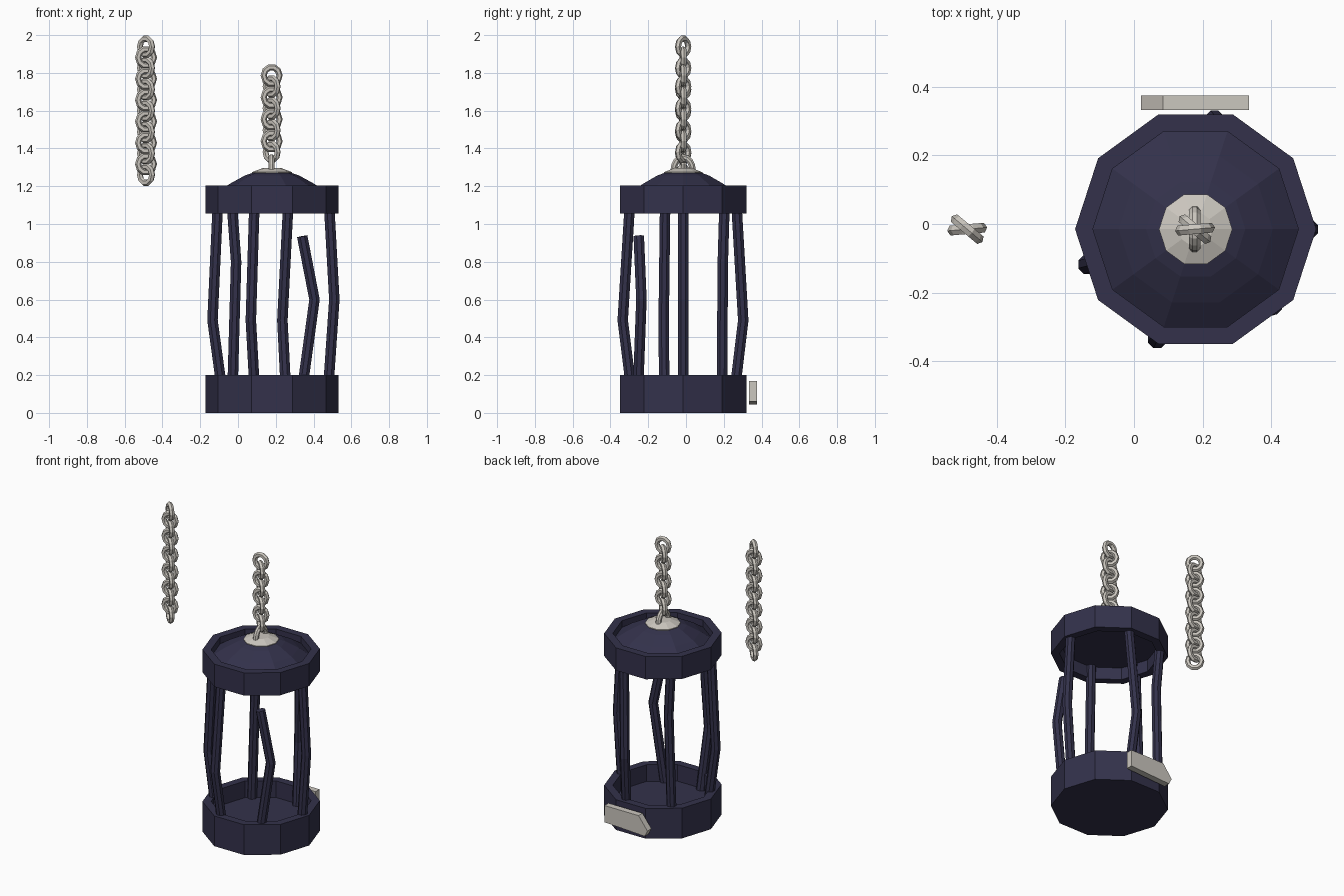
import bpy
import math
from mathutils import Vector

if "Cube" in bpy.data.objects:
    bpy.data.objects.remove(bpy.data.objects["Cube"], do_unlink=True)

CX, CY = 0.18, -0.015  # cage axis


def material(name, rgb):
    mat = bpy.data.materials.new(name)
    mat.use_nodes = True
    colour = (*rgb, 1.0)
    mat.diffuse_color = colour
    mat.node_tree.nodes["Principled BSDF"].inputs["Base Color"].default_value = colour
    return mat


NAVY = material("dark navy iron", (0.033, 0.031, 0.07))
STEEL = material("pale warm steel", (0.60, 0.57, 0.52))


def mesh_object(name, verts, faces, mat, location=(0, 0, 0)):
    mesh = bpy.data.meshes.new(name)
    mesh.from_pydata(verts, [], faces)
    mesh.materials.append(mat)
    obj = bpy.data.objects.new(name, mesh)
    obj.location = location
    bpy.context.collection.objects.link(obj)
    return obj


def lathe(name, profile, mat, sides=10):
    """Turn an open (radius, z) profile about the cage axis, capping both ends."""
    verts, faces = [], []
    for r, z in profile:
        for i in range(sides):
            a = math.tau * i / sides
            verts.append((r * math.cos(a), r * math.sin(a), z))
    for k in range(len(profile) - 1):
        for i in range(sides):
            j = (i + 1) % sides
            faces.append((k * sides + i, k * sides + j,
                          (k + 1) * sides + j, (k + 1) * sides + i))
    faces.append(tuple(reversed(range(sides))))
    faces.append(tuple(range(len(verts) - sides, len(verts))))
    return mesh_object(name, verts, faces, mat, (CX, CY, 0))


def rod(name, points, radius, mat):
    """Eight-sided bar along a bent path, mitred at the bends."""
    pts = [Vector(p) for p in points]
    sides, verts, faces = 8, [], []
    for k, p in enumerate(pts):
        before = (p - pts[k - 1]).normalized() if k else Vector()
        after = (pts[k + 1] - p).normalized() if k < len(pts) - 1 else Vector()
        turn = Vector((0, 0, 1)).rotation_difference((before + after).normalized())
        for i in range(sides):
            a = math.tau * (i + 0.5) / sides
            verts.append(p + turn @ Vector((radius * math.cos(a), radius * math.sin(a), 0)))
    for k in range(len(pts) - 1):
        for i in range(sides):
            j = (i + 1) % sides
            faces.append((k * sides + i, k * sides + j,
                          (k + 1) * sides + j, (k + 1) * sides + i))
    faces.append(tuple(reversed(range(sides))))
    faces.append(tuple(range(len(verts) - sides, len(verts))))
    return mesh_object(name, verts, faces, mat)


def chain(name, x, top, count, pitch, angles):
    """Hanging chain of links turned alternately to the two angles."""
    for i in range(count):
        bpy.ops.mesh.primitive_torus_add(
            major_segments=10, minor_segments=6, major_radius=0.042, minor_radius=0.0165,
            location=(x, CY, top - 0.0615 - i * pitch),
            rotation=(math.pi / 2, 0, math.radians(angles[i % 2])))
        link = bpy.context.object
        link.name = f"{name}_link_{i + 1}"
        link.scale = (1, 1.05, 1)
        link.data.materials.append(STEEL)


# Base tray, top ring and domed lid
lathe("base_tray", [(0.352, 0), (0.352, 0.2), (0.3, 0.2), (0.3, 0.09)], NAVY)
lathe("top_ring_and_dome", [(0.3, 1.135), (0.3, 1.055), (0.352, 1.055), (0.352, 1.205),
                            (0.3, 1.205), (0.3, 1.16), (0.225, 1.212),
                            (0.145, 1.256), (0.1, 1.272)], NAVY)
lathe("lid_cap", [(0.107, 1.266), (0.107, 1.274), (0.05, 1.296)], STEEL)

# Bent bars: bottom, bend and top
bars = {
    "left_bar": [(0.475, CY, 0.09), (0.51, CY, 0.6), (0.48, CY, 1.14)],
    "right_bar": [(-0.08, -0.115, 0.09), (-0.135, -0.118, 0.49), (-0.105, -0.11, 1.14)],
    "front_bar": [(0.09, -0.285, 0.09), (0.068, -0.335, 0.49), (0.088, -0.295, 1.14)],
    "back_bar": [(0.255, 0.255, 0.09), (0.235, 0.303, 0.49), (0.268, 0.265, 1.14)],
    "back_right_bar": [(-0.03, 0.19, 0.09), (-0.01, 0.195, 0.8), (-0.035, 0.205, 1.14)],
    "broken_bar": [(0.335, -0.255, 0.09), (0.405, -0.236, 0.6), (0.34, -0.25, 0.935)],
}
for bar_name, path in bars.items():
    rod(bar_name, path, 0.03, NAVY)

# Hook loop on the cap
arc = [math.pi * k / 8 for k in range(9)]
hook_path = [(CX - 0.003, CY + 0.05 * math.cos(a), 1.287 + 0.065 * math.sin(a)) for a in arc]
rod("hook_loop", hook_path, 0.018, STEEL)

# Chains
chain("lid_chain", 0.178, 1.848, 8, 0.058, (5, -40))
chain("loose_chain", -0.487, 2.0, 13, 0.0565, (-40, 5))

# Broken latch plate behind the base
outline = [(0.335, 0.17), (0.085, 0.17), (0.02, 0.085), (0.04, 0.045), (0.335, 0.06)]
n = len(outline)
plate_verts = [(x, y, z) for y in (0.333, 0.375) for x, z in outline]
plate_faces = [tuple(reversed(range(n))), tuple(range(n, 2 * n))]
plate_faces += [(i, (i + 1) % n, n + (i + 1) % n, n + i) for i in range(n)]
plate = mesh_object("latch_plate", plate_verts, plate_faces, STEEL)

# Consistent outward normals on the plate
bpy.ops.object.select_all(action="DESELECT")
plate.select_set(True)
bpy.context.view_layer.objects.active = plate
bpy.ops.object.mode_set(mode="EDIT")
bpy.ops.mesh.select_all(action="SELECT")
bpy.ops.mesh.normals_make_consistent(inside=False)
bpy.ops.object.mode_set(mode="OBJECT")
